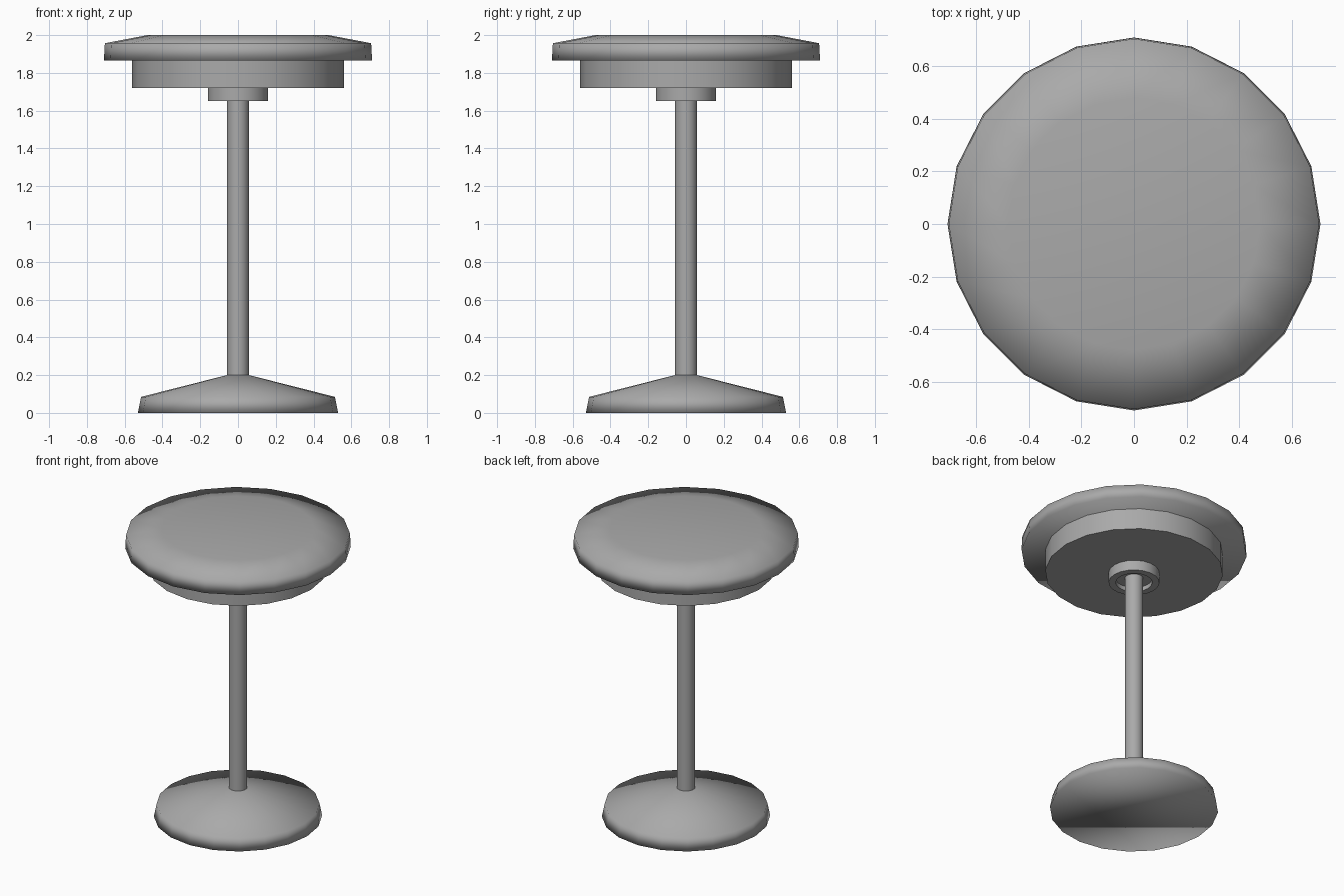
import bpy
import bmesh
from math import pi, radians

SIDES = 20

if "Cube" in bpy.data.objects:
    bpy.data.objects.remove(bpy.data.objects["Cube"], do_unlink=True)

grey = bpy.data.materials.new("plain_grey")
grey.use_nodes = True
colour = (0.4, 0.4, 0.4, 1)
grey.diffuse_color = colour
grey.node_tree.nodes["Principled BSDF"].inputs["Base Color"].default_value = colour


def lathe(name, profile, sharp_angle=None):
    """Spin a (radius, height) profile from axis to axis into a closed solid."""
    bm = bmesh.new()
    verts = [bm.verts.new((r, 0, z)) for r, z in profile]
    edges = [bm.edges.new(pair) for pair in zip(verts, verts[1:])]
    bmesh.ops.spin(bm, geom=verts + edges, cent=(0, 0, 0), axis=(0, 0, 1),
                   angle=2 * pi, steps=SIDES, use_duplicate=False)
    bmesh.ops.remove_doubles(bm, verts=bm.verts, dist=0.0005)
    # Flat round caps become single polygons
    hubs = [v for v in bm.verts if abs(v.co.x) + abs(v.co.y) < 0.0005]
    bmesh.ops.dissolve_verts(bm, verts=hubs)
    bmesh.ops.recalc_face_normals(bm, faces=bm.faces)
    mesh = bpy.data.meshes.new(name)
    bm.to_mesh(mesh)
    bm.free()
    mesh.materials.append(grey)
    obj = bpy.data.objects.new(name, mesh)
    bpy.context.collection.objects.link(obj)
    bpy.ops.object.select_all(action="DESELECT")
    obj.select_set(True)
    bpy.context.view_layer.objects.active = obj
    if sharp_angle is None:
        bpy.ops.object.shade_smooth()
    else:
        bpy.ops.object.shade_smooth_by_angle(angle=radians(sharp_angle))
    return obj


# Softly shaded cushion with a bevelled upper rim
lathe("seat_cushion", [(0, 1.865), (0.71, 1.865), (0.705, 1.957), (0.48, 2.0), (0, 2.0)])

# Plate under the cushion
lathe("seat_plate", [(0, 1.72), (0.56, 1.72), (0.56, 1.866), (0, 1.866)], 40)

# Collar with a shallow recess around the pole
lathe("collar", [(0, 1.68), (0.115, 1.68), (0.115, 1.65), (0.16, 1.65),
                 (0.16, 1.721), (0, 1.721)], 40)

# Central pole
lathe("pole", [(0, 0.19), (0.058, 0.19), (0.058, 1.69), (0, 1.69)], 40)

# Shallow cone foot
lathe("base", [(0, 0), (0.53, 0), (0.513, 0.085), (0.058, 0.2), (0, 0.2)])
